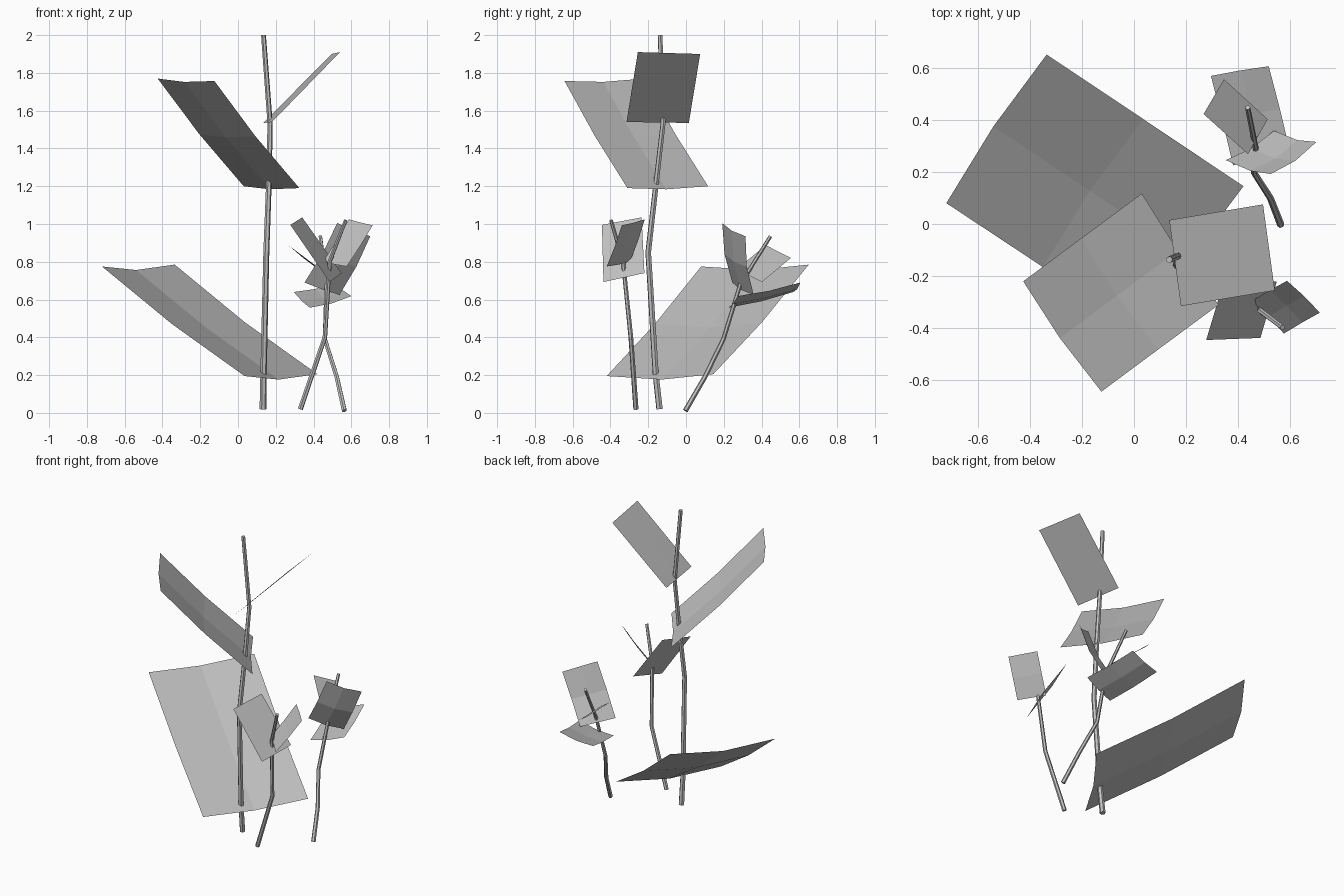
import bpy
from mathutils import Vector

grey = bpy.data.materials.new("plain_grey")
grey.diffuse_color = (0.53, 0.53, 0.53, 1)


def leaf(name, tip_l, tip_r, base_r, base_l, across=0.0, along=0.0):
    """Single-sided leaf sheet of 2 x 2 panels, sagging below its corner plane."""
    a, b, c, d = (Vector(p) for p in (tip_l, tip_r, base_r, base_l))
    n = (b - a).cross(d - a).normalized()
    if n.z < 0:
        n = -n
    verts = []
    for j in range(3):
        v = j / 2
        left, right = a.lerp(d, v), b.lerp(c, v)
        for i in range(3):
            sag = across * (i == 1) + along * (j == 1)
            verts.append(left.lerp(right, i / 2) - n * sag)
    faces = [(k, k + 3, k + 4, k + 1) for k in (0, 1, 3, 4)]
    mesh = bpy.data.meshes.new(name)
    mesh.from_pydata(verts, [], faces)
    mesh.materials.append(grey)
    bpy.context.collection.objects.link(bpy.data.objects.new(name, mesh))


def stem(name, points, r0, r1):
    """Thin six-sided tapering stem along a bent path."""
    cu = bpy.data.curves.new(name, "CURVE")
    cu.dimensions = "3D"
    cu.bevel_depth = 1.0
    cu.bevel_resolution = 1
    cu.use_fill_caps = True
    sp = cu.splines.new("POLY")
    sp.use_smooth = False
    sp.points.add(len(points) - 1)
    for i, (pt, p) in enumerate(zip(sp.points, points)):
        pt.co = (*p, 1)
        pt.radius = r0 + (r1 - r0) * i / (len(points) - 1)
    cu.materials.append(grey)
    ob = bpy.data.objects.new(name, cu)
    bpy.context.collection.objects.link(ob)
    bpy.ops.object.select_all(action="DESELECT")
    ob.select_set(True)
    bpy.context.view_layer.objects.active = ob
    bpy.ops.object.convert(target="MESH")


# Tall plant
stem("tall_stem", [(0.132, -0.14, 0.02), (0.135, -0.16, 0.2), (0.15, -0.20, 0.85),
                   (0.163, -0.16, 1.2), (0.17, -0.122, 1.53), (0.135, -0.137, 2.0)],
     0.018, 0.013)
leaf("tall_lower_leaf", (-0.72, 0.08, 0.775), (-0.335, 0.65, 0.785),
     (0.42, 0.145, 0.205), (0.035, -0.42, 0.195), 0.028, 0.017)
leaf("tall_middle_leaf", (-0.425, -0.22, 1.77), (-0.125, -0.643, 1.757),
     (0.325, -0.31, 1.19), (0.03, 0.117, 1.2), 0.016, 0.013)
leaf("tall_upper_leaf", (0.495, 0.075, 1.9), (0.54, -0.255, 1.91),
     (0.18, -0.315, 1.54), (0.135, 0.015, 1.535))

# Small front plant
stem("front_stem", [(0.33, -0.265, 0.02), (0.46, -0.292, 0.4),
                    (0.485, -0.333, 0.8), (0.57, -0.397, 1.02)], 0.014, 0.01)
leaf("front_right_leaf", (0.587, -0.218, 1.025), (0.713, -0.34, 0.993),
     (0.575, -0.42, 0.775), (0.45, -0.296, 0.8), 0.004, 0.004)
leaf("front_left_leaf", (0.277, -0.445, 0.995), (0.34, -0.235, 1.035),
     (0.548, -0.22, 0.74), (0.485, -0.437, 0.693))

# Small back plant
stem("back_stem", [(0.563, -0.003, 0.012), (0.523, 0.1, 0.19), (0.46, 0.198, 0.39),
                   (0.468, 0.287, 0.68), (0.436, 0.447, 0.935)], 0.014, 0.01)
leaf("back_low_leaf", (0.295, 0.568, 0.64), (0.517, 0.605, 0.69),
     (0.6, 0.272, 0.618), (0.38, 0.225, 0.557), 0.01, 0.008)
leaf("back_right_leaf", (0.525, 0.192, 1.005), (0.7, 0.315, 0.935),
     (0.537, 0.358, 0.625), (0.352, 0.245, 0.69), 0.014, 0.018)
leaf("back_top_leaf", (0.345, 0.555, 0.82), (0.513, 0.402, 0.693),
     (0.437, 0.268, 0.76), (0.267, 0.422, 0.888))
